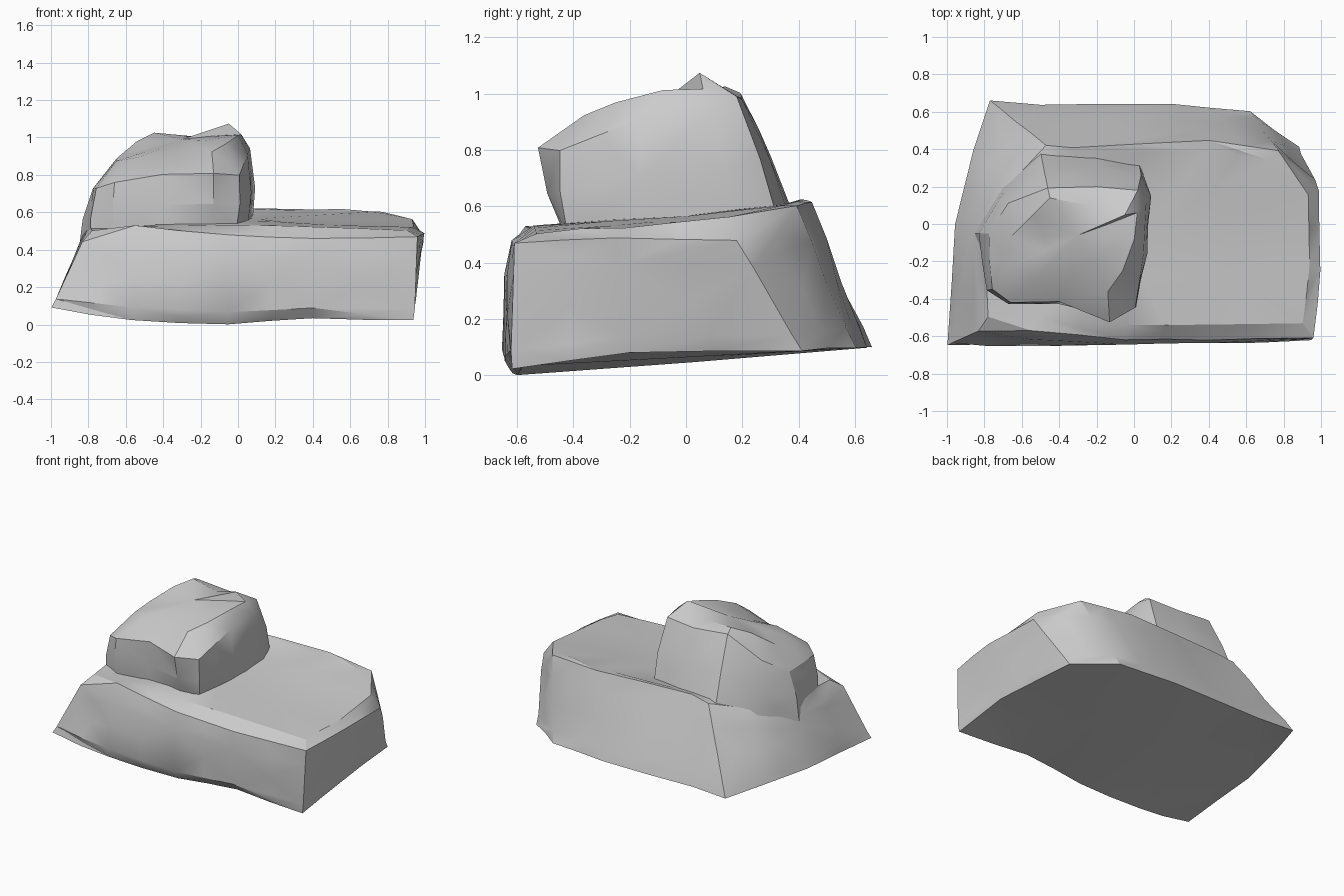
import bpy
import bmesh
import math
import random
from mathutils import Vector

random.seed(4)

default_cube = bpy.data.objects.get("Cube")
if default_cube:
    bpy.data.objects.remove(default_cube, do_unlink=True)

# Single stone colour
stone = bpy.data.materials.new("stone grey")
stone.use_nodes = True
stone_colour = (0.6, 0.6, 0.6, 1)
stone.diffuse_color = stone_colour
stone.node_tree.nodes["Principled BSDF"].inputs["Base Color"].default_value = stone_colour


def chisel(bm, amount):
    """Split the large faces and nudge the new vertices to give a hewn surface."""
    corners = set(bm.verts)
    bmesh.ops.triangulate(bm, faces=bm.faces[:], quad_method="SHORT_EDGE")
    long_edges = [e for e in bm.edges if e.calc_length() > 0.3]
    bmesh.ops.subdivide_edges(bm, edges=long_edges, cuts=1)
    bmesh.ops.triangulate(bm, faces=bm.faces[:])
    bm.normal_update()
    for vert in bm.verts:
        if vert not in corners:
            vert.co += vert.normal * random.uniform(-amount, amount)


def build_rock(name, rings, crown, amount):
    """Loft stacked outlines into a closed rock, fanned to a crown point."""
    bm = bmesh.new()
    loops = [[bm.verts.new(p) for p in ring] for ring in rings]
    count = len(loops[0])
    top = bm.verts.new(crown)
    bm.faces.new(reversed(loops[0]))
    for lower, upper in zip(loops, loops[1:]):
        for i in range(count):
            j = (i + 1) % count
            bm.faces.new((lower[i], lower[j], upper[j], upper[i]))
    for i in range(count):
        bm.faces.new((loops[-1][i], loops[-1][(i + 1) % count], top))
    bmesh.ops.recalc_face_normals(bm, faces=bm.faces[:])
    chisel(bm, amount)
    mesh = bpy.data.meshes.new(name)
    bm.to_mesh(mesh)
    bm.free()
    mesh.materials.append(stone)
    rock = bpy.data.objects.new(name, mesh)
    bpy.context.collection.objects.link(rock)
    bpy.ops.object.select_all(action="DESELECT")
    rock.select_set(True)
    bpy.context.view_layer.objects.active = rock
    bpy.ops.object.shade_smooth_by_angle(angle=math.radians(28))


# Broad base slab: foot outline and upper rim, anticlockwise from front left
slab_foot = [
    (-1, -.65, .09), (-.57, -.63, .02), (-.05, -.6, 0), (.4, -.58, .03),
    (.94, -.62, .02), (.94, -.2, .08), (.88, .41, .09), (.62, .6, .1),
    (.2, .64, .1), (-.5, .64, .1), (-.77, .66, .1), (-.86, .4, .11), (-.96, 0, .11),
]
slab_rim = [
    (-.83, -.57, .44), (-.55, -.57, .53), (-.05, -.62, .48), (.4, -.62, .46),
    (.96, -.61, .47), (1, -.25, .49), (.99, .18, .48), (.77, .39, .6),
    (.4, .45, .62), (-.33, .41, .63), (-.47, .42, .6), (-.66, .22, .54), (-.85, -.1, .43),
]


def slab_waist(height, bulge):
    """Outline part way up the sides, bulging forward along the front face."""
    outline = [Vector(a).lerp(Vector(b), height) for a, b in zip(slab_foot, slab_rim)]
    for point in outline[1:4]:
        point.y -= bulge
    return outline


def slab_shoulder(rim):
    """Inner outline on the gently sloping upper face."""
    x, y = rim[0] * 0.94, rim[1] * 0.87
    return x, y, 0.575 + 0.09 * y - 0.1 * max(0, -x - 0.5) - 0.15 * max(0, x - 0.75)


shoulder = [slab_shoulder(p) for p in slab_rim]
build_rock(
    "base_slab",
    [slab_foot, slab_waist(0.14, 0.035), slab_waist(0.75, 0.03), slab_rim, shoulder],
    (0.1, 0, 0.57), 0.006,
)

# Boulder resting on the slab: buried foot, brow outline and upper outline
boulder_foot = [
    (-.79, -.34, .42), (-.66, -.41, .46), (-.4, -.41, .48), (-.15, -.42, .48),
    (-.01, -.42, .5), (.05, -.15, .5), (.08, .18, .52), (.03, .33, .55),
    (-.2, .37, .55), (-.5, .39, .55), (-.7, .2, .44), (-.85, -.05, .4),
]
boulder_brow = [
    (-.76, -.35, .73), (-.66, -.42, .76), (-.4, -.41, .8), (-.13, -.53, .81),
    (.01, -.45, .8), (.05, -.16, .91), (.06, .1, .94), (.02, .18, .99),
    (-.2, .2, .98), (-.46, .19, 1), (-.67, .11, .84), (-.78, -.05, .73),
]
boulder_top = [
    (-.65, -.22, .87), (-.52, -.28, .9), (-.33, -.26, .9), (-.14, -.36, .92),
    (-.06, -.25, .97), (0, -.08, 1.01), (.02, .06, 1.02), (-.05, .05, 1.07),
    (-.24, .1, 1.01), (-.45, .14, 1.03), (-.54, .05, .98), (-.65, -.06, .89),
]


def boulder_belly():
    """Outline midway between foot and brow, swelling away from the core."""
    for a, b in zip(boulder_foot, boulder_brow):
        middle = (Vector(a) + Vector(b)) / 2
        core = Vector((-0.38, -0.05, middle.z))
        yield core.lerp(middle, 1.04)


build_rock(
    "boulder",
    [boulder_foot, list(boulder_belly()), boulder_brow, boulder_top],
    (-.3, -.06, .99), 0.006,
)
